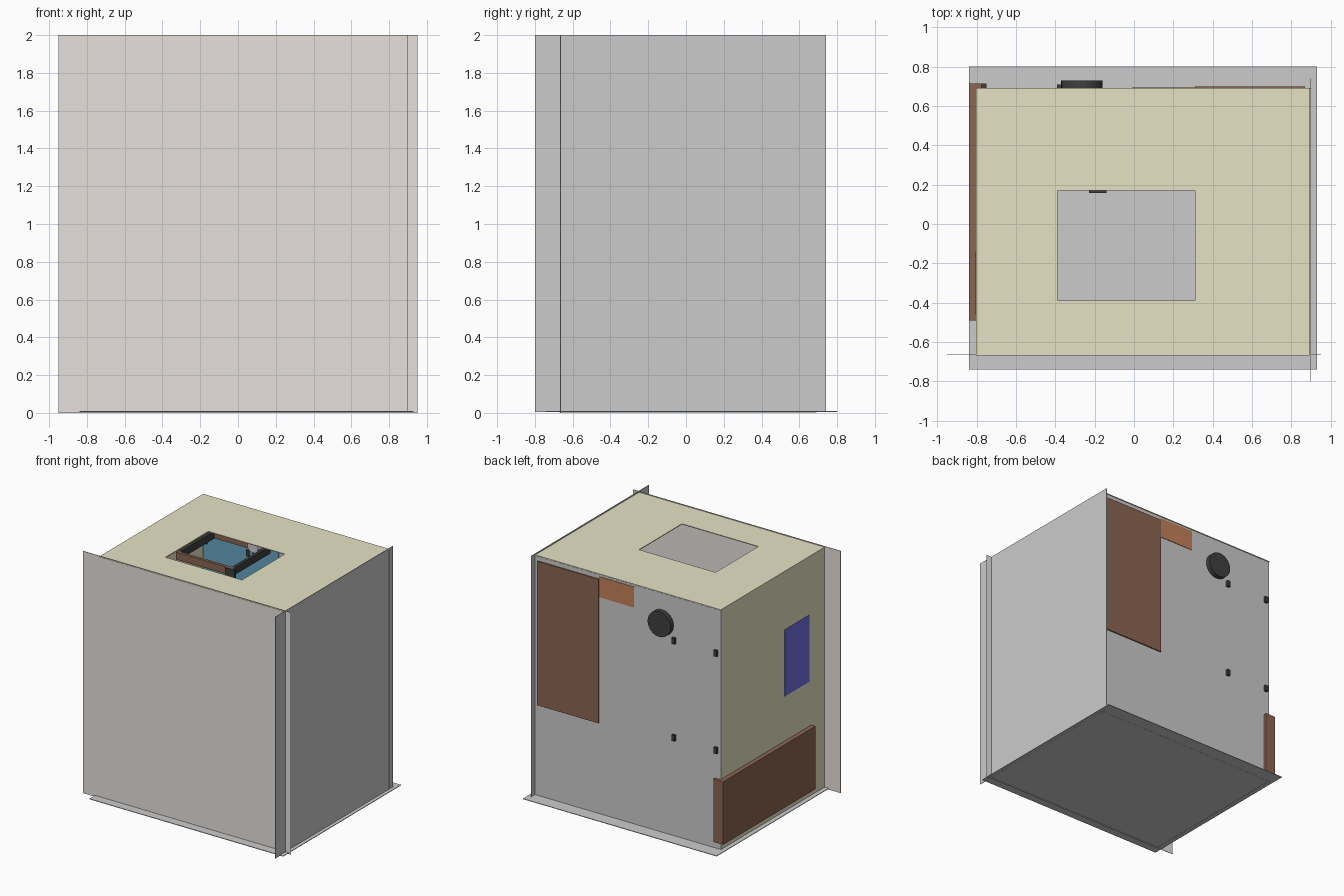
import bpy, bmesh, math

if "Cube" in bpy.data.objects:
    bpy.data.objects.remove(bpy.data.objects["Cube"])

def material(name, rgb):
    m = bpy.data.materials.new(name)
    m.diffuse_color = (*rgb, 1)
    m.use_nodes = True
    m.node_tree.nodes["Principled BSDF"].inputs["Base Color"].default_value = m.diffuse_color
    return m

OLIVE = material("olive", (0.79, 0.765, 0.55))
BEIGE = material("beige", (0.8, 0.755, 0.725))
BROWN = material("brown", (0.26, 0.13, 0.085))
ORANGE = material("orange", (0.55, 0.22, 0.10))
BLUE = material("blue", (0.16, 0.16, 0.78))
TEAL = material("teal_blue", (0.14, 0.37, 0.55))
BLACK = material("black", (0.05, 0.05, 0.05))

def finish(name, bm, mat=None):
    me = bpy.data.meshes.new(name)
    bm.to_mesh(me)
    bm.free()
    ob = bpy.data.objects.new(name, me)
    bpy.context.collection.objects.link(ob)
    if mat:
        me.materials.append(mat)
    return ob

def box(name, x, y, z, mat=None):
    bm = bmesh.new()
    bmesh.ops.create_cube(bm, size=1)
    for v in bm.verts:
        v.co = [a + (c + 0.5) * (b - a) for c, (a, b) in zip(v.co, (x, y, z))]
    return finish(name, bm, mat)

def drum(name, x, z, y0, y1, r0, r1, mat=None, sides=32):
    bm = bmesh.new()
    bmesh.ops.create_cone(bm, cap_ends=True, segments=sides, radius1=r1, radius2=r0, depth=y1 - y0)
    ob = finish(name, bm, mat)
    ob.rotation_euler.x = math.pi / 2
    ob.location = (x, (y0 + y1) / 2, z)
    return ob

# Thin overlapping sheets: floor and four walls
box("floor", (-0.84, 0.93), (-0.74, 0.80), (0.006, 0.011))
box("front_wall", (-0.95, 0.95), (-0.667, -0.663), (0, 2))
box("right_wall", (0.897, 0.901), (-0.80, 0.74), (0.005, 2))
box("back_wall", (-0.802, 0.903), (0.686, 0.69), (0.005, 1.985))
box("left_wall", (-0.803, -0.799), (-0.669, 0.69), (0.003, 1.99), OLIVE)

# Roof sheet with a rectangular hatch opening
bm = bmesh.new()
def ring(x0, x1, y0, y1):
    return [bm.verts.new((x, y, 1.993)) for x, y in ((x0, y0), (x1, y0), (x1, y1), (x0, y1))]
outer = ring(-0.803, 0.893, -0.669, 0.692)
inner = ring(-0.39, 0.31, -0.39, 0.17)
for i in range(4):
    j = (i + 1) % 4
    bm.faces.new((outer[i], outer[j], inner[j], inner[i]))
roof = finish("roof", bm, OLIVE)
solid = roof.modifiers.new("thickness", 'SOLIDIFY')
solid.thickness = 0.006

# The front sheet is beige
bpy.data.objects["front_wall"].data.materials.append(BEIGE)

# Panels set in the back and left walls
box("back_door", (0.31, 0.87), (0.677, 0.70), (0.76, 1.95), BROWN)
box("back_vent_panel", (-0.01, 0.31), (0.68, 0.694), (1.80, 1.97), ORANGE)
box("left_window", (-0.806, -0.796), (-0.46, -0.14), (0.96, 1.51), BLUE)
box("left_bench", (-0.84, -0.75), (-0.49, 0.715), (0.07, 0.59), BROWN)

# Fan through the back wall
drum("fan_housing", -0.265, 1.745, 0.64, 0.73, 0.105, 0.105, BLACK)
drum("fan_cone", -0.265, 1.745, 0.57, 0.64, 0.05, 0.09, None, 12)

# Wall panel inside and its bolts through the back wall
box("inner_panel", (-0.79, -0.10), (0.67, 0.68), (0.03, 1.90), TEAL)
for x in (-0.763, -0.377):
    for z in (0.825, 1.627):
        box("panel_bolt", (x - 0.014, x + 0.014), (0.66, 0.71), (z - 0.025, z + 0.025), BLACK)

# Open rail frame hanging below the hatch
X0, X1, Y0, Y1, Z = -0.69, -0.17, 0.175, 0.67, (1.68, 1.74)
T = 0.025
box("rail_front", (X0, X1), (Y0, Y0 + T), Z, BROWN)
box("rail_back", (X0, X1), (Y1 - T, Y1), Z, BROWN)
box("rail_left", (X0, X0 + T), (Y0 + T, Y1 - T), Z, BLACK)
box("rail_right", (X1 - T, X1), (Y0 + T, Y1 - T), Z, BLACK)
box("rail_handle", (-0.23, -0.14), (0.157, 0.175), (1.67, 1.74), BLACK)
